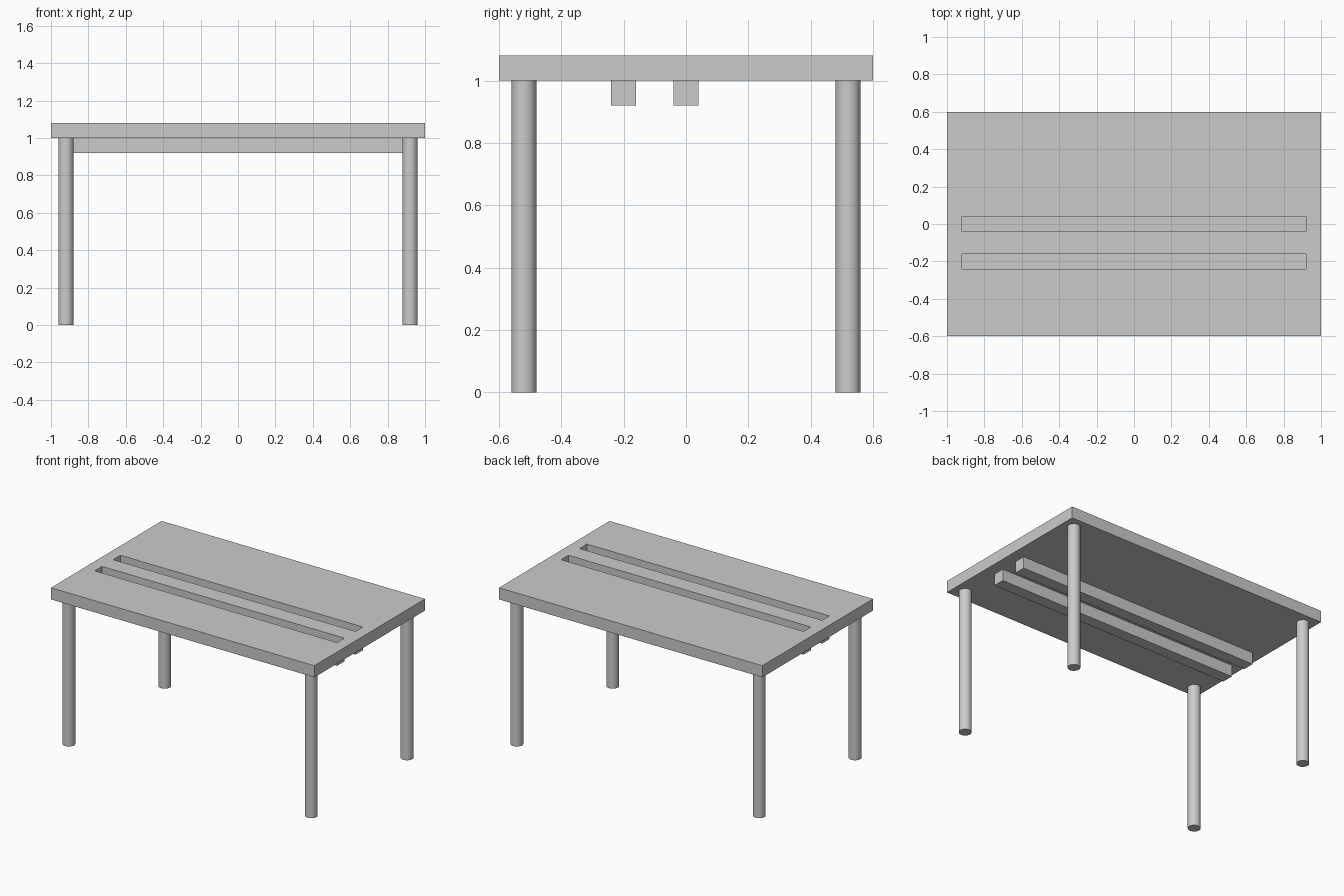
import bpy
import bmesh
from mathutils import Vector

cube = bpy.data.objects.get("Cube")
if cube:
    bpy.data.objects.remove(cube, do_unlink=True)

# Main sizes
HALF_X, HALF_Y = 1.0, 0.6
THICK = 0.08
LEG_H = 1.0
SLOT_HALF_X, SLOT_HALF_Y = 0.92, 0.04
SLOTS = {"middle": 0.0, "front": -0.2}

# Single plain grey
grey = bpy.data.materials.new("plain_grey")
grey.use_nodes = True
colour = (0.6, 0.6, 0.6, 1)
grey.diffuse_color = colour
grey.node_tree.nodes["Principled BSDF"].inputs["Base Color"].default_value = colour


def make_tabletop():
    """Slab with a long slot cut right through above each rail."""
    bm = bmesh.new()
    bmesh.ops.create_grid(bm, x_segments=1, y_segments=1, size=1)
    bmesh.ops.scale(bm, vec=(HALF_X, HALF_Y, 1), verts=bm.verts)

    # Cut lines along the slot edges
    cuts = [(Vector((s * SLOT_HALF_X, 0, 0)), Vector((1, 0, 0))) for s in (-1, 1)]
    for y in SLOTS.values():
        cuts += [(Vector((0, y + s * SLOT_HALF_Y, 0)), Vector((0, 1, 0))) for s in (-1, 1)]
    for point, normal in cuts:
        bmesh.ops.bisect_plane(bm, geom=bm.verts[:] + bm.edges[:] + bm.faces[:],
                               plane_co=point, plane_no=normal)

    # Open the slots
    def in_slot(face):
        c = face.calc_center_median()
        return abs(c.x) < SLOT_HALF_X and any(
            abs(c.y - y) < SLOT_HALF_Y for y in SLOTS.values())
    bmesh.ops.delete(bm, geom=[f for f in bm.faces if in_slot(f)], context="FACES")

    # Thicken the sheet
    result = bmesh.ops.extrude_face_region(bm, geom=bm.faces[:], use_keep_orig=True)
    top = [v for v in result["geom"] if isinstance(v, bmesh.types.BMVert)]
    bmesh.ops.translate(bm, vec=(0, 0, THICK), verts=top)
    bmesh.ops.recalc_face_normals(bm, faces=bm.faces)

    mesh = bpy.data.meshes.new("tabletop")
    bm.to_mesh(mesh)
    bm.free()
    obj = bpy.data.objects.new("tabletop", mesh)
    obj.location.z = LEG_H
    bpy.context.collection.objects.link(obj)
    mesh.materials.append(grey)


def make_rail(name, y):
    """Solid bar under a slot, closing it from below."""
    bpy.ops.mesh.primitive_cube_add(size=1, location=(0, y, LEG_H - THICK / 2))
    obj = bpy.context.object
    obj.name = name
    obj.scale = (2 * SLOT_HALF_X, 2 * SLOT_HALF_Y, THICK)
    bpy.ops.object.transform_apply(location=False, rotation=False, scale=True)
    obj.data.materials.append(grey)


def make_leg(name, x, y):
    bpy.ops.mesh.primitive_cylinder_add(vertices=32, radius=0.04, depth=LEG_H,
                                        location=(x, y, LEG_H / 2))
    obj = bpy.context.object
    obj.name = name
    obj.data.materials.append(grey)
    bpy.ops.object.shade_smooth_by_angle()


make_tabletop()
for label, y in SLOTS.items():
    make_rail(f"{label}_rail", y)
for side, x in (("left", 0.92), ("right", -0.92)):
    for end, y in (("front", -0.52), ("back", 0.52)):
        make_leg(f"{end}_{side}_leg", x, y)
